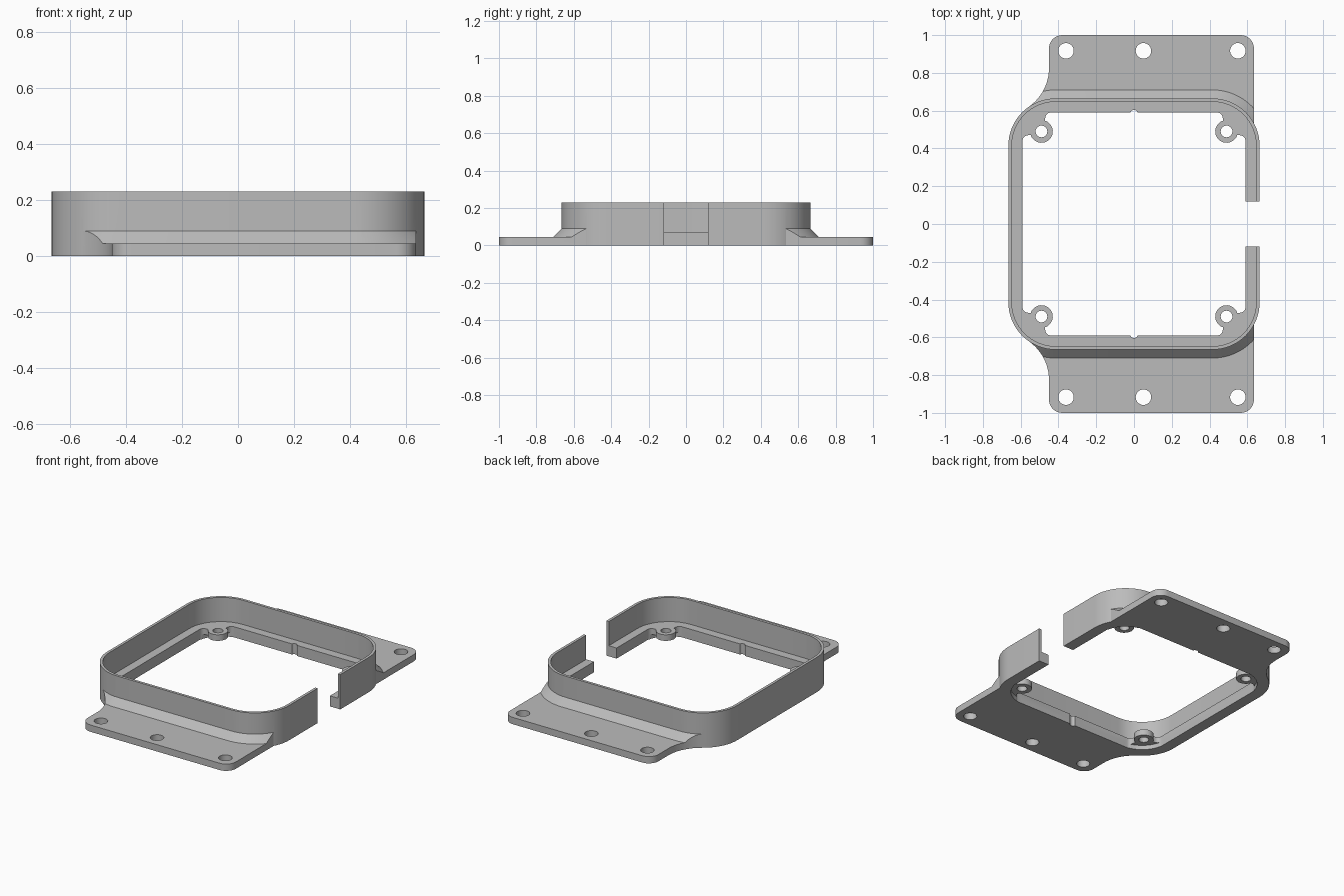
import bpy
import bmesh
from math import cos, sin, radians, sqrt, atan2, degrees

cube = bpy.data.objects.get("Cube")
if cube:
    bpy.data.objects.remove(cube, do_unlink=True)

HALF, RADIUS, HEIGHT = 0.665, 0.25, 0.23
CORE = HALF - RADIUS          # centre of the corner arcs
LEDGE, PLATE = 0.07, 0.045    # ledge and flange thickness
OPEN = 0.59                   # half width of the opening
BOSS, BOSS_R = 0.49, 0.06

grey = bpy.data.materials.new("light_grey_plastic")
grey.use_nodes = True
colour = (0.5, 0.5, 0.5, 1)
grey.diffuse_color = colour
grey.node_tree.nodes["Principled BSDF"].inputs["Base Color"].default_value = colour


def arc(cx, cy, r, a0, a1, n=16):
    return [(cx + r * cos(radians(a0 + (a1 - a0) * i / n)),
             cy + r * sin(radians(a0 + (a1 - a0) * i / n))) for i in range(n + 1)]


def rounded_square(r):
    """Square outline whose corner arcs are centred on the frame corners."""
    pts = []
    for k, (sx, sy) in enumerate([(1, 1), (-1, 1), (-1, -1), (1, -1)]):
        pts += arc(sx * CORE, sy * CORE, r, 90 * k, 90 * k + 90)
    return pts


def loft(name, low, high, z0, z1):
    """Solid between two outlines with the same number of points."""
    bm = bmesh.new()
    a = [bm.verts.new((x, y, z0)) for x, y in low]
    b = [bm.verts.new((x, y, z1)) for x, y in high]
    bm.faces.new(a[::-1])
    bm.faces.new(b)
    for i in range(len(a)):
        j = (i + 1) % len(a)
        bm.faces.new((a[i], a[j], b[j], b[i]))
    bmesh.ops.recalc_face_normals(bm, faces=bm.faces)
    mesh = bpy.data.meshes.new(name)
    bm.to_mesh(mesh)
    bm.free()
    mesh.materials.append(grey)
    ob = bpy.data.objects.new(name, mesh)
    bpy.context.collection.objects.link(ob)
    return ob


def prism(name, pts, z0, z1):
    return loft(name, pts, pts, z0, z1)


def combine(target, tool, operation):
    mod = target.modifiers.new("cut", 'BOOLEAN')
    mod.operation, mod.solver, mod.object = operation, 'EXACT', tool
    bpy.context.view_layer.objects.active = target
    bpy.ops.object.modifier_apply(modifier=mod.name)
    bpy.data.objects.remove(tool, do_unlink=True)


def flange_outline(side):
    """Flange with a swept left edge that meets the frame corner tangentially."""
    left, right, end, r, sweep = -0.45, 0.635, 1.0, 0.07, 0.25
    cx = left - sweep
    cy = CORE + sqrt((sweep + RADIUS) ** 2 - (cx + CORE) ** 2)
    meet = degrees(atan2(CORE - cy, -CORE - cx))
    pts = [(-CORE, CORE)] + arc(cx, cy, sweep, meet, 0)
    pts += arc(left + r, end - r, r, 180, 90, 8)
    pts += arc(right - r, end - r, r, 90, 0, 8)
    pts += [(right, 0.48), (CORE, CORE)]
    return [(x, side * y) for x, y in pts]


def boss_opening():
    """Opening outline that wraps round the four screw bosses."""
    web, f = 0.47, 0.03
    a = degrees(atan2(web - BOSS, sqrt(BOSS_R ** 2 - (web - BOSS) ** 2)))
    quarter = arc(OPEN - f, web - f, f, 0, 90, 6)
    quarter += arc(BOSS, BOSS, BOSS_R, a, -270 - a, 24)
    quarter += arc(web - f, OPEN - f, f, 0, 90, 6)
    pts = []
    for c, s in [(1, 0), (0, 1), (-1, 0), (0, -1)]:
        pts += [(x * c - y * s, x * s + y * c) for x, y in quarter]
    return pts


# Outer frame wall
frame = prism("mounting_frame", rounded_square(RADIUS), 0, HEIGHT)

# Flanges and the sloped collar where they meet the wall
for side in (1, -1):
    outline = flange_outline(side)
    combine(frame, prism("flange", outline, 0, PLATE), 'UNION')
    collar = loft("collar", rounded_square(RADIUS + 0.07),
                  rounded_square(RADIUS - 0.02), 0.02, 0.11)
    combine(collar, prism("collar_trim", outline, -0.1, 0.2), 'INTERSECT')
    combine(frame, collar, 'UNION')

# Interior: thin upper wall, ledge with bosses, recess under the bosses
combine(frame, prism("upper_cavity", rounded_square(RADIUS - 0.018), LEDGE, 0.4), 'DIFFERENCE')
combine(frame, prism("boss_opening", boss_opening(), -0.1, 0.3), 'DIFFERENCE')
combine(frame, prism("boss_recess", rounded_square(OPEN - CORE), -0.1, 0.03), 'DIFFERENCE')

# Screw holes, flange holes and ledge notches
holes = [(sx * BOSS, sy * BOSS, 0.031) for sx in (1, -1) for sy in (1, -1)]
holes += [(x, s * 0.917, 0.041) for x in (-0.36, 0.05, 0.55) for s in (1, -1)]
holes += [(0, s * (OPEN - 0.006), 0.02) for s in (1, -1)]
for x, y, r in holes:
    combine(frame, prism("hole", arc(x, y, r, 0, 348.75, 31), -0.1, 0.3), 'DIFFERENCE')

# Cable gap through the left wall
gap = [(0.5, -0.118), (0.8, -0.118), (0.8, 0.118), (0.5, 0.118)]
combine(frame, prism("gap", gap, -0.1, 0.4), 'DIFFERENCE')

# Smooth curved walls, keep crisp edges
bpy.ops.object.select_all(action='DESELECT')
frame.select_set(True)
bpy.context.view_layer.objects.active = frame
bpy.ops.object.shade_smooth_by_angle(angle=radians(30))
